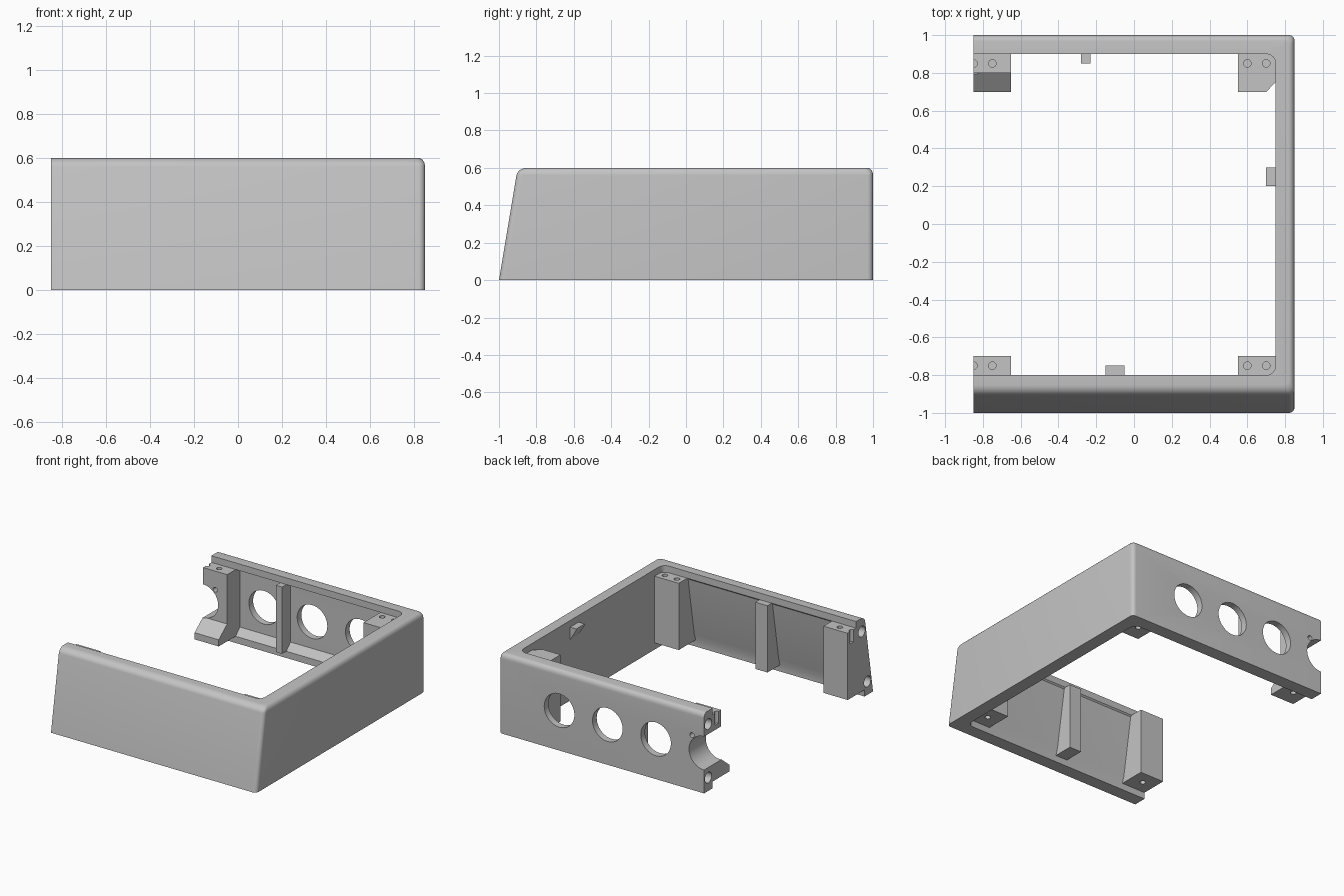
import bpy, bmesh
from math import sin, cos, pi, radians
from mathutils import Matrix, Vector

if "Cube" in bpy.data.objects:
    bpy.data.objects.remove(bpy.data.objects["Cube"])

grey = bpy.data.materials.new("light grey plastic")
grey.use_nodes = True
grey.diffuse_color = (0.55, 0.55, 0.55, 1)
grey.node_tree.nodes["Principled BSDF"].inputs["Base Color"].default_value = (0.55, 0.55, 0.55, 1)

END, SIDE, HIGH = -0.85, 0.85, 0.6
LOW, TOP = 0.05, 0.55          # height range of posts and ribs


def front(z):
    """Outer face of the sloping front wall."""
    return -1 + z / 6


def finish(name, bm):
    bmesh.ops.recalc_face_normals(bm, faces=bm.faces)
    mesh = bpy.data.meshes.new(name)
    bm.to_mesh(mesh)
    bm.free()
    obj = bpy.data.objects.new(name, mesh)
    bpy.context.collection.objects.link(obj)
    mesh.materials.append(grey)
    return obj


def loft(name, rings):
    bm = bmesh.new()
    loops = [[bm.verts.new(p) for p in ring] for ring in rings]
    n = len(loops[0])
    for a, b in zip(loops, loops[1:]):
        for i in range(n):
            j = (i + 1) % n
            bm.faces.new((a[i], a[j], b[j], b[i]))
    bm.faces.new(loops[0][::-1])
    bm.faces.new(loops[-1])
    return finish(name, bm)


def ring(z, x0, x1, y0, y1, radius):
    """Plan outline with two rounded corners on the closed side."""
    pts = [(x0, y1, z), (x0, y0, z)]
    for cy, start in ((y0 + radius, -pi / 2), (y1 - radius, 0)):
        for k in range(7):
            a = start + k * pi / 12
            pts.append((x1 - radius + radius * cos(a), cy + radius * sin(a), z))
    return pts


def extrude_x(name, x0, x1, profile):
    return loft(name, [[(x, y, z) for y, z in profile] for x in (x0, x1)])


def extrude_z(name, plan):
    return loft(name, [[(x, y, z) for x, y in plan] for z in (LOW, TOP)])


def cut(obj, cutter):
    mod = obj.modifiers.new("cut", "BOOLEAN")
    mod.operation, mod.solver, mod.object = "DIFFERENCE", "EXACT", cutter
    bpy.context.view_layer.objects.active = obj
    bpy.ops.object.modifier_apply(modifier=mod.name)


# Frame: outer shell with a rounded top edge
levels = [ring(0, END, SIDE, front(0), 1, 0.03)]
for k in range(7):
    a = k * pi / 12
    r = 0.03 * (1 - cos(a))
    z = HIGH - 0.04 + 0.04 * sin(a)
    levels.append(ring(z, END, SIDE - r, front(z) + r * 1.6, 1 - r, 0.03))
frame = loft("frame", levels)

# Cavity: thick front and side walls, back wall thinned between two lips
steps = ((-0.1, -0.9, 0.9), (0.05, -0.9, 0.9), (0.1, front(0.1) + 0.1, 0.95),
         (0.54, front(0.54) + 0.1, 0.95), (TOP, -0.8, 0.9), (0.7, -0.8, 0.9))
cavity = loft("cavity_cutter", [ring(z, END - 0.3, 0.75, y0, y1, 0.05) for z, y0, y1 in steps])
cavity.hide_render = True
cut(frame, cavity)

# Posts and ribs behind the sloping front


def front_block(name, x0, x1, y):
    skin = 0.06
    return extrude_x(name, x0, x1, [(front(LOW) + skin, LOW), (y, LOW),
                                    (y, TOP), (front(TOP) + skin, TOP)])


parts = [
    front_block("front_end_post", END, -0.65, -0.7),
    front_block("front_corner_post", 0.55, 0.78, -0.7),
    front_block("front_rib", -0.15, -0.05, -0.75),
    # Posts and ribs on the back wall
    extrude_x("back_end_post", END, -0.65,
              [(0.96, LOW), (0.7, LOW), (0.7, 0.1), (0.8, 0.18), (0.8, TOP), (0.96, TOP)]),
    extrude_z("back_corner_post", [(0.55, 0.7), (0.7, 0.7), (0.75, 0.75), (0.78, 0.75),
                                   (0.78, 0.96), (0.55, 0.96)]),
    extrude_z("back_rib", [(-0.28, 0.85), (-0.23, 0.85), (-0.23, 0.96), (-0.28, 0.96)]),
    # Small gusset on the side wall
    loft("side_gusset", [[(0.76, y, 0.44), (0.7, y, 0.54), (0.7, y, TOP), (0.76, y, TOP)]
                         for y in (0.2, 0.3)]),
]

# Hole cutters
holes = bmesh.new()


def drill(centre, axis, radius, depth, sides=24):
    turn = Vector((0, 0, 1)).rotation_difference(Vector(axis)).to_matrix().to_4x4()
    bmesh.ops.create_cone(holes, cap_ends=True, segments=sides, radius1=radius, radius2=radius,
                          depth=depth, matrix=Matrix.Translation(centre) @ turn)


# Large ports and a small through hole in the back wall
for x in (0.35, -0.05, -0.45, END):
    drill((x, 0.9, 0.3), (0, 1, 0), 0.125, 0.5 if x == END else 0.3, 48)
drill((-0.75, 0.9, 0.41), (0, 1, 0), 0.018, 0.5)
# Screw holes in post tops and bottoms
for y in (-0.75, 0.85):
    for x in (0.6, 0.7, -0.75, END):
        drill((x, y, TOP), (0, 0, 1), 0.02, 0.18)
for x in (0.65, -0.75):
    for y in (-0.8, 0.82):
        drill((x, y, LOW), (0, 0, 1), 0.02, 0.12)
# Joining holes in the open ends
for z in (0.1, 0.5):
    for y in (front(z) + 0.05, 0.95):
        drill((END, y, z), (1, 0, 0), 0.04, 0.2)
hole_cutter = finish("hole_cutter", holes)
hole_cutter.hide_render = True

for part in [frame] + [p for p in parts if "post" in p.name]:
    cut(part, hole_cutter)

for helper in (cavity, hole_cutter):
    bpy.data.objects.remove(helper)

# Smooth the rounded edges, keep the rest crisp
bpy.ops.object.select_all(action="DESELECT")
for part in [frame] + parts:
    part.select_set(True)
bpy.context.view_layer.objects.active = frame
bpy.ops.object.shade_smooth_by_angle(angle=radians(30))
